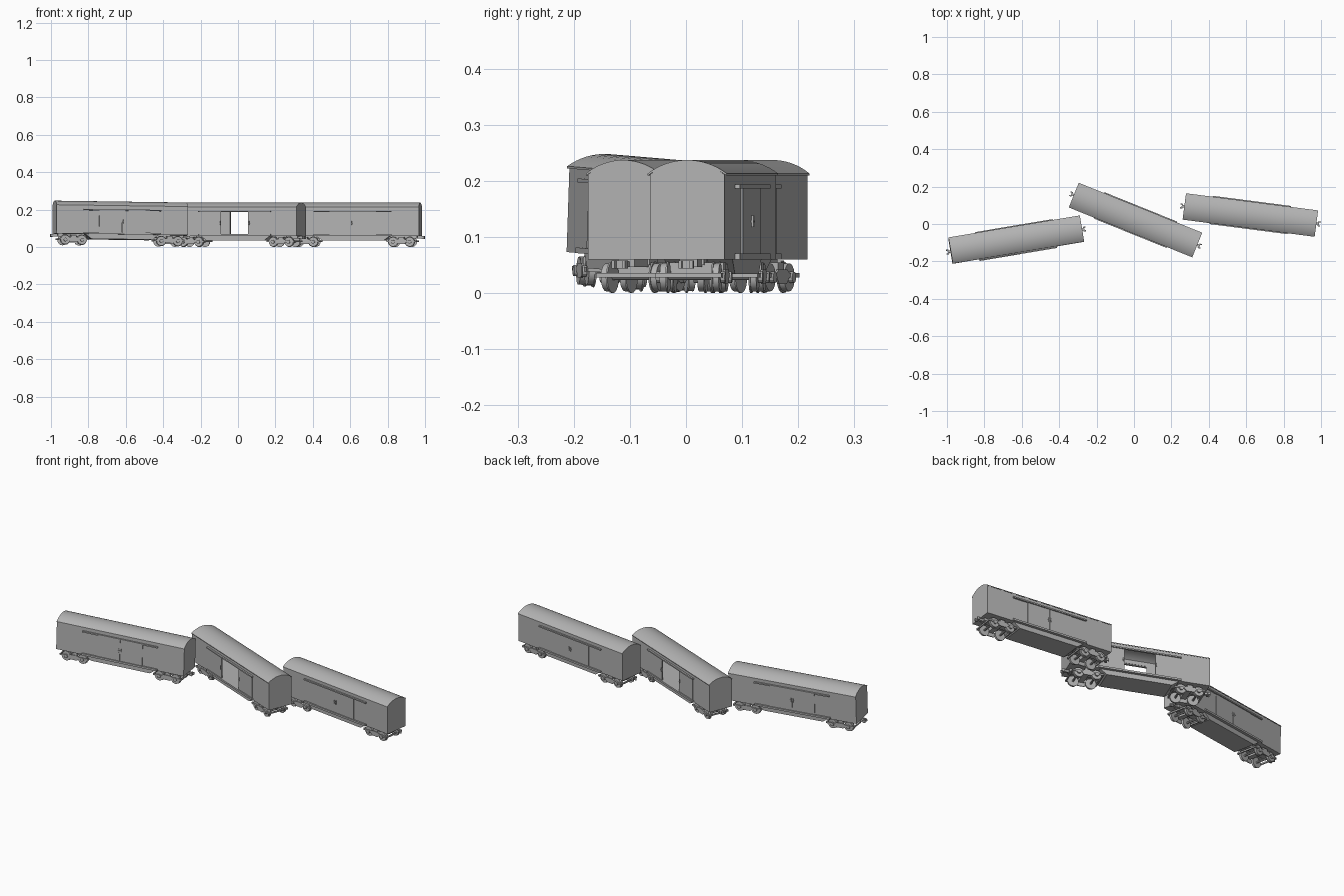
import bpy, bmesh, math
from mathutils import Matrix, Vector

if "Cube" in bpy.data.objects:
    bpy.data.objects.remove(bpy.data.objects["Cube"])

grey = bpy.data.materials.new("plain_grey")
grey.use_nodes = True
grey.diffuse_color = (0.45, 0.45, 0.45, 1)
grey.node_tree.nodes["Principled BSDF"].inputs["Base Color"].default_value = grey.diffuse_color

HALF_LEN, HALF_WID = 0.355, 0.067
FLOOR, EAVE, PEAK = 0.06, 0.211, 0.237
RAIL = 0.21            # half length of the door rails
DOOR = 0.125           # width of one sliding door
BOGIE, AXLE = 0.26, 0.045


def box(bm, x0, x1, y0, y1, z0, z1):
    size = Matrix.Diagonal((x1 - x0, y1 - y0, z1 - z0, 1))
    mid = Matrix.Translation(((x0 + x1) / 2, (y0 + y1) / 2, (z0 + z1) / 2))
    bmesh.ops.create_cube(bm, size=1, matrix=mid @ size)


def prism(bm, pts, axis, a, b):
    """Extrude a flat outline along x or y from a to b."""
    place = (lambda p, t: (t, p[0], p[1])) if axis == "x" else (lambda p, t: (p[0], t, p[1]))
    lo, hi = ([bm.verts.new(place(p, t)) for p in pts] for t in (a, b))
    faces = [bm.faces.new(lo), bm.faces.new(hi[::-1])]
    n = len(pts)
    for i in range(n):
        j = (i + 1) % n
        faces.append(bm.faces.new((lo[i], hi[i], hi[j], lo[j])))
    bmesh.ops.recalc_face_normals(bm, faces=faces)


def disc(bm, x, y, z, radius, thick, sides=20):
    spin = Matrix.Translation((x, y, z)) @ Matrix.Rotation(math.pi / 2, 4, "X")
    bmesh.ops.create_cone(bm, cap_ends=True, segments=sides, radius1=radius,
                          radius2=radius, depth=thick, matrix=spin)


def arc(half, base, top, n=16):
    """Circular arc from -half to half, rising from base to top."""
    rise = top - base
    r = (half * half + rise * rise) / (2 * rise)
    a = math.asin(half / r)
    return [(r * math.sin(t), top - r + r * math.cos(t))
            for t in (a * (2 * i / n - 1) for i in range(n + 1))]


def finish(bm, name, placement, smooth=False):
    mesh = bpy.data.meshes.new(name)
    bm.to_mesh(mesh)
    bm.free()
    mesh.materials.append(grey)
    ob = bpy.data.objects.new(name, mesh)
    bpy.context.collection.objects.link(ob)
    ob.matrix_world = placement
    if smooth:
        bpy.ops.object.select_all(action="DESELECT")
        ob.select_set(True)
        bpy.context.view_layer.objects.active = ob
        bpy.ops.object.shade_smooth_by_angle(angle=math.radians(30))


def build_body(gap):
    bm = bmesh.new()
    # Side walls with a doorway
    door_top = 0.19
    wall = [(-HALF_LEN, FLOOR), (-HALF_LEN, EAVE), (HALF_LEN, EAVE), (HALF_LEN, FLOOR),
            (0.08, FLOOR), (0.08, door_top), (-0.08, door_top), (-0.08, FLOOR)]
    for s in (-1, 1):
        prism(bm, wall, "y", s * HALF_WID, s * (HALF_WID - 0.004))
        # End walls with arched gables
        gable = arc(HALF_WID, EAVE, PEAK - 0.002) + [(HALF_WID, FLOOR), (-HALF_WID, FLOOR)]
        prism(bm, gable, "x", s * (HALF_LEN + 0.001), s * (HALF_LEN - 0.004))
    # Floor
    box(bm, -HALF_LEN, HALF_LEN, -0.066, 0.066, FLOOR, FLOOR + 0.01)
    return bm


def build_roof(gap):
    bm = bmesh.new()
    outer = arc(HALF_WID + 0.004, EAVE + 0.002, PEAK)
    inner = arc(HALF_WID + 0.004, EAVE - 0.002, PEAK - 0.004)
    prism(bm, outer + inner[::-1], "x", -HALF_LEN - 0.001, HALF_LEN + 0.001)
    return bm


def build_doors(gap):
    bm = bmesh.new()
    for s in (-1, 1):
        y0, y1 = sorted((s * HALF_WID, s * (HALF_WID + 0.003)))
        for d in (-1, 1):
            x0, x1 = sorted((d * (gap + 0.0005), d * (gap + DOOR)))
            box(bm, x0, x1, y0, y1, 0.068, 0.19)
            # Upright handle and latch
            hx = d * (gap + 0.006)
            h0, h1 = sorted((s * HALF_WID, s * (HALF_WID + 0.007)))
            box(bm, hx - 0.0015, hx + 0.0015, h0, h1, 0.118, 0.138)
            box(bm, hx - 0.004, hx + 0.004, h0, h1, 0.126, 0.129)
    return bm


def build_rails(gap):
    bm = bmesh.new()
    for s in (-1, 1):
        y0, y1 = sorted((s * (HALF_WID - 0.002), s * (HALF_WID + 0.009)))
        box(bm, -RAIL, RAIL, y0, y1, 0.186, 0.193)
        box(bm, -RAIL, RAIL, y0, y1, 0.06, 0.07)
    return bm


def build_underframe(gap):
    bm = bmesh.new()
    # Deep middle with sloping ends
    prism(bm, [(-0.2, FLOOR), (-0.165, 0.034), (0.165, 0.034), (0.2, FLOOR)], "y", -0.061, 0.061)
    # Centre sill
    box(bm, -0.34, 0.34, -0.016, 0.016, 0.046, FLOOR)
    return bm


def build_bogie_frames(gap):
    bm = bmesh.new()
    for e in (-1, 1):
        c = e * BOGIE
        box(bm, c - 0.014, c + 0.014, -0.055, 0.055, 0.036, 0.054)    # bolster
        box(bm, c - 0.02, c + 0.02, -0.02, 0.02, 0.05, FLOOR)         # pivot
        for d in (-1, 1):
            x = c + d * 0.077
            box(bm, x - 0.003, x + 0.003, -0.057, 0.057, 0.028, 0.036)  # end beam
        for s in (-1, 1):
            side = [(c - 0.078, 0.036), (c - 0.03, 0.036), (c - 0.02, 0.042), (c + 0.02, 0.042),
                    (c + 0.03, 0.036), (c + 0.078, 0.036), (c + 0.078, 0.028), (c + 0.03, 0.028),
                    (c + 0.018, 0.016), (c - 0.018, 0.016), (c - 0.03, 0.028), (c - 0.078, 0.028)]
            prism(bm, side, "y", s * 0.055, s * 0.059)
            for d in (-1, 1):                                         # axle boxes
                disc(bm, c + d * AXLE, s * 0.058, 0.028, 0.01, 0.008, 12)
    return bm


def build_wheels(gap):
    bm = bmesh.new()
    for e in (-1, 1):
        for d in (-1, 1):
            x = e * BOGIE + d * AXLE
            disc(bm, x, 0, 0.028, 0.005, 0.108, 10)
            for s in (-1, 1):
                disc(bm, x, s * 0.047, 0.028, 0.025, 0.012)
                disc(bm, x, s * 0.041, 0.028, 0.028, 0.003)
    return bm


def build_couplers(gap):
    bm = bmesh.new()
    for e in (-1, 1):
        def span(a, b):
            return sorted((e * a, e * b))
        box(bm, *span(0.33, 0.368), -0.006, 0.006, 0.046, 0.056)
        box(bm, *span(0.364, 0.37), -0.013, 0.013, 0.044, 0.058)
        for s in (-1, 1):                                             # jaws
            box(bm, *span(0.368, 0.378), s * 0.01 - 0.003, s * 0.01 + 0.003, 0.044, 0.058)
    return bm


PARTS = {"body": build_body, "roof": build_roof, "doors": build_doors, "door_rails": build_rails,
         "underframe": build_underframe, "bogie_frames": build_bogie_frames,
         "wheels": build_wheels, "couplers": build_couplers}

# Car name, position, turn, pitch and roll in degrees, half the door gap
CARS = [("right_car", (-0.631, -0.09, 0.006), 9.5, 0.8, -1.8, 0),
        ("middle_car", (0.008, 0.021, 0), -22, 0, 0, 0.078),
        ("left_car", (0.622, 0.048, 0), -7.4, 0, 0, 0)]

for car, pos, yaw, pitch, roll, gap in CARS:
    place = Matrix.Translation(Vector(pos))
    for angle, axis in ((yaw, "Z"), (pitch, "Y"), (roll, "X")):
        place = place @ Matrix.Rotation(math.radians(angle), 4, axis)
    for part, build in PARTS.items():
        finish(build(gap), car + "_" + part, place, part in ("roof", "wheels"))
